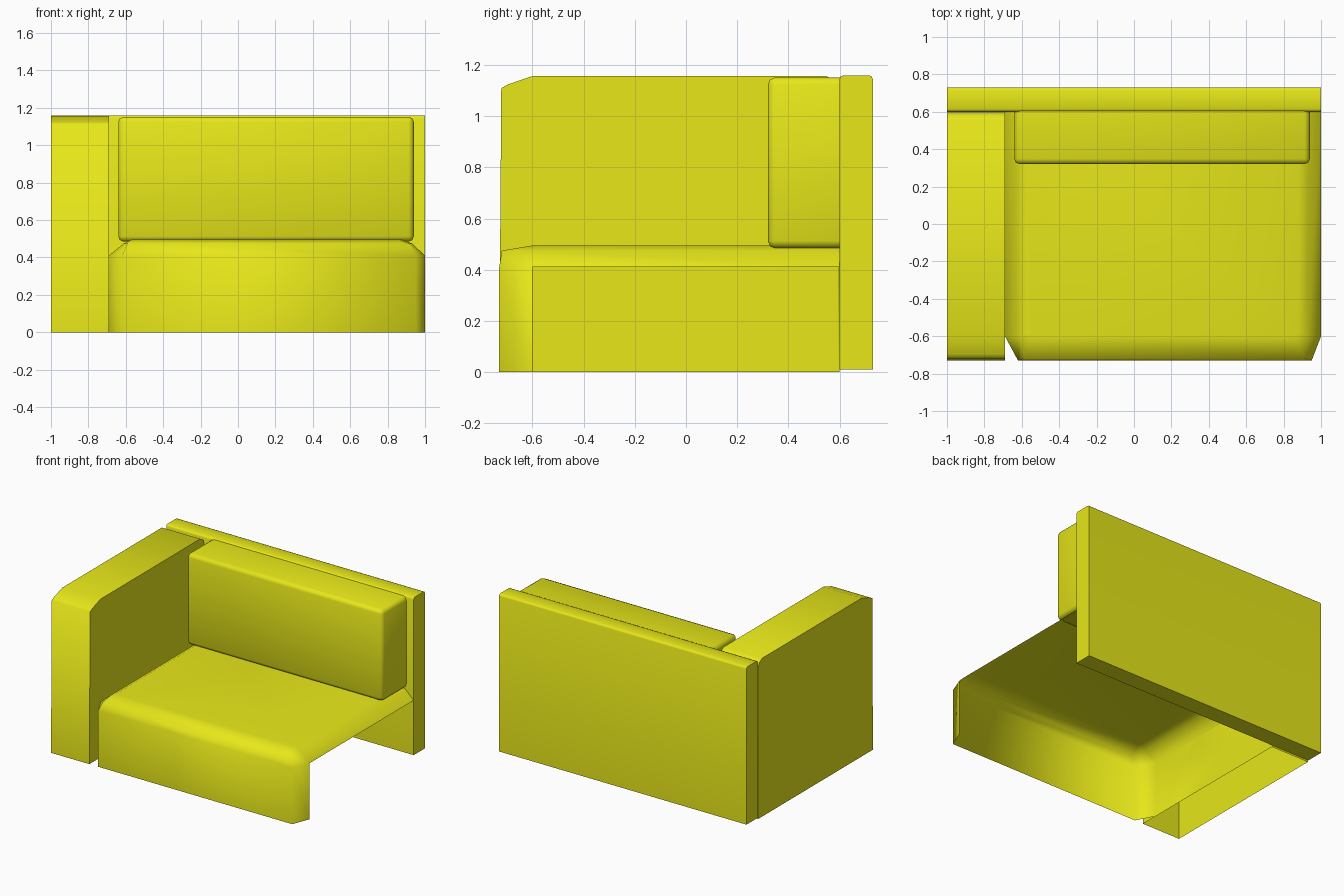
import bpy, bmesh, math

if "Cube" in bpy.data.objects:
    bpy.data.objects.remove(bpy.data.objects["Cube"])

fabric = bpy.data.materials.new("yellow_fabric")
fabric.diffuse_color = (0.80, 0.80, 0.01, 1)
fabric.use_nodes = True
fabric.node_tree.nodes["Principled BSDF"].inputs["Base Color"].default_value = fabric.diffuse_color


def finish(name, bm):
    bmesh.ops.recalc_face_normals(bm, faces=bm.faces[:])
    me = bpy.data.meshes.new(name)
    bm.to_mesh(me)
    bm.free()
    ob = bpy.data.objects.new(name, me)
    bpy.context.collection.objects.link(ob)
    me.materials.append(fabric)
    bpy.ops.object.select_all(action='DESELECT')
    ob.select_set(True)
    bpy.context.view_layer.objects.active = ob
    bpy.ops.object.shade_smooth_by_angle(angle=math.radians(75))
    return ob


def rounded_box(name, lo, hi, width, segments, keep):
    """Box whose edges passing the keep(midpoint) test are rounded."""
    bm = bmesh.new()
    bmesh.ops.create_cube(bm, size=1)
    for v in bm.verts:
        v.co = [lo[i] + (v.co[i] + 0.5) * (hi[i] - lo[i]) for i in range(3)]
    edges = [e for e in bm.edges if keep((e.verts[0].co + e.verts[1].co) / 2)]
    bmesh.ops.bevel(bm, geom=edges, offset=width, segments=segments,
                    profile=0.5, affect='EDGES')
    return finish(name, bm)


# Back panel: long edges softened, ends flat
rounded_box("back_panel", (-1, 0.60, 0.01), (1, 0.73, 1.16), 0.015, 2,
            lambda m: abs(m.x) < 0.5 and m.z > 0.9)

# Back cushion: all edges softened except those against the panel
rounded_box("back_cushion", (-0.64, 0.32, 0.485), (0.94, 0.605, 1.152), 0.028, 2,
            lambda m: m.y < 0.55)

# Arm: side profile swept across its width, open underneath
profile = [(-0.73, 0), (-0.722, 1.11), (-0.695, 1.125), (-0.60, 1.157),
           (0.55, 1.157), (0.585, 1.135), (0.595, 1.10), (0.595, 0)]
bm = bmesh.new()
sides = [[bm.verts.new((x, y, z)) for y, z in profile] for x in (-1, -0.69)]
for side in sides:
    bm.faces.new(side)
for i in range(len(profile) - 1):
    bm.faces.new((sides[0][i], sides[0][i + 1], sides[1][i + 1], sides[1][i]))
finish("arm", bm)

# Seat: shell of stacked outlines, open at the bottom, back and right side
outer = [(1, 0.6), (1, -0.6), (0.95, -0.73), (-0.62, -0.73), (-0.69, -0.6), (-0.69, 0.6)]
shoulder = [(0.93, 0.6), (0.93, -0.6), (0.91, -0.72), (-0.59, -0.72), (-0.61, -0.6), (-0.61, 0.6)]
top = [(0.88, 0.6), (0.88, -0.58), (0.86, -0.6), (-0.55, -0.6), (-0.57, -0.58), (-0.57, 0.6)]
bm = bmesh.new()
rings = [[bm.verts.new((x, y, z)) for x, y in pts]
         for pts, z in ((outer, 0), (outer, 0.41), (shoulder, 0.475), (top, 0.495))]
for level, (a, b) in enumerate(zip(rings, rings[1:])):
    for i in range(5):
        if level == 0 and i == 0:
            continue  # open right side
        bm.faces.new((a[i], a[i + 1], b[i + 1], b[i]))
bm.faces.new(rings[-1])
bmesh.ops.delete(bm, geom=[v for v in bm.verts if not v.link_faces], context='VERTS')
finish("seat", bm)
